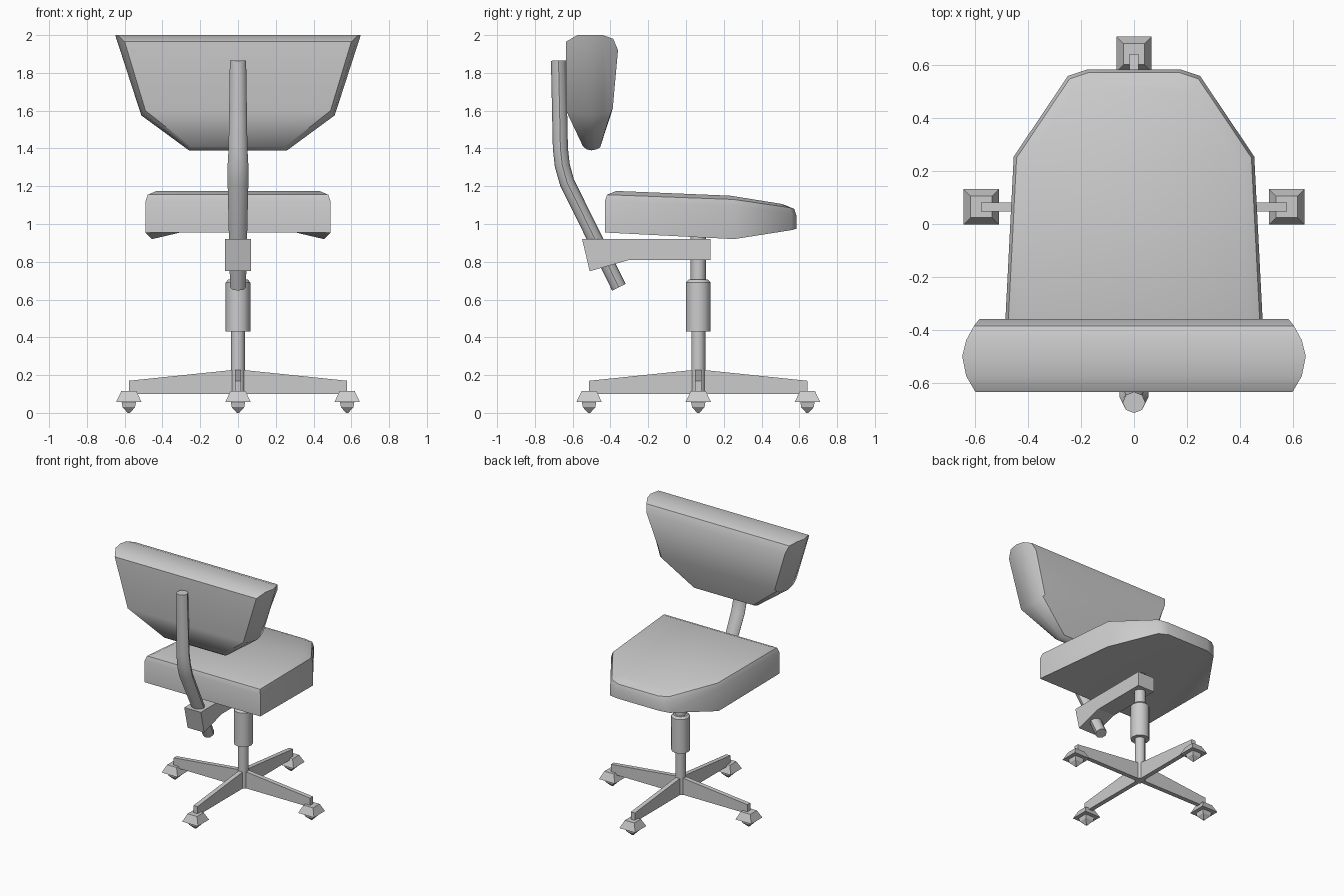
import bpy
from math import cos, sin, pi, radians
from mathutils import Vector

if "Cube" in bpy.data.objects:
    bpy.data.objects.remove(bpy.data.objects["Cube"])

CY = 0.065  # y of the column axis


def make(name, verts, faces, smooth=None):
    me = bpy.data.meshes.new(name)
    me.from_pydata(verts, [], faces)
    ob = bpy.data.objects.new(name, me)
    bpy.context.collection.objects.link(ob)
    bpy.ops.object.select_all(action='DESELECT')
    ob.select_set(True)
    bpy.context.view_layer.objects.active = ob
    bpy.ops.object.mode_set(mode='EDIT')
    bpy.ops.mesh.select_all(action='SELECT')
    bpy.ops.mesh.normals_make_consistent(inside=False)
    bpy.ops.object.mode_set(mode='OBJECT')
    if smooth:
        bpy.ops.object.shade_smooth_by_angle(angle=radians(smooth))
    return ob


def loft(name, rings, caps=None, smooth=None):
    """Skin equal-length rings; caps = face splits (ring indices) for first and last ring."""
    n, last = len(rings[0]), len(rings) - 1
    verts = [p for r in rings for p in r]
    faces = [(k * n + i, k * n + (i + 1) % n, (k + 1) * n + (i + 1) % n, (k + 1) * n + i)
             for k in range(last) for i in range(n)]
    first, end = caps or ([range(n)], [range(n)])
    faces += [tuple(f) for f in first] + [tuple(last * n + i for i in f) for f in end]
    return make(name, verts, faces, smooth)


def mirrored(half):
    return list(half) + [(-x, y, z) for x, y, z in reversed(half)]


def lathe(name, profile, sides=12):
    rings = [[(r * cos(2 * pi * i / sides), CY + r * sin(2 * pi * i / sides), z)
              for i in range(sides)] for r, z in profile]
    return loft(name, rings, smooth=40)


def slab(name, profile, w):
    """Extrude a (y, z) profile across x."""
    return loft(name, [[(s * w, y, z) for y, z in profile] for s in (-1, 1)])


# backrest cushion: half outlines from outer face to seat side
back = [
    [(.60, -.635, 1.965), (.49, -.635, 1.60), (.25, -.545, 1.41)],
    [(.635, -.575, 2.0), (.505, -.58, 1.585), (.258, -.525, 1.395)],
    [(.65, -.50, 2.0), (.512, -.50, 1.575), (.26, -.50, 1.39)],
    [(.635, -.44, 2.0), (.505, -.44, 1.585), (.258, -.475, 1.395)],
    [(.605, -.385, 1.98), (.495, -.395, 1.60), (.25, -.455, 1.405)],
    [(.585, -.36, 1.92), (.48, -.388, 1.61), (.24, -.45, 1.42)],
]
quads = [(0, 1, 4, 5), (1, 2, 3, 4)]
loft("backrest", [mirrored(h) for h in back], (quads, quads), smooth=40)

# seat cushion: tapered outline, sloping top, rounded upper rim
outline = [(.49, -.43), (.455, .255), (.25, .56), (.175, .585)]
bottom_z = [.955, .92, .968, .975]
top_z = [1.175, 1.15, 1.107, 1.10]
rings = [mirrored([(x, y, z) for (x, y), z in zip(outline, bottom_z)])]
for inset, drop in ((0, .055), (.012, .02), (.06, 0)):
    f = 1 - inset / .5
    rings.append(mirrored([(x * f, .08 + (y - .08) * f, z - drop)
                           for (x, y), z in zip(outline, top_z)]))
under = [(0, 3, 4, 7), (0, 1, 2), (0, 2, 3), (7, 6, 5), (7, 5, 4)]
upper = [(0, 1, 6, 7), (1, 2, 5, 6), (2, 3, 4, 5)]
loft("seat", rings, (under, upper), smooth=40)

# bracket under the seat
slab("bracket", [(-.55, .92), (.13, .92), (.13, .81), (-.30, .81), (-.51, .75)], .07)

# bent tube carrying the backrest: (y, z, half width)
path = [(-.675, 1.865, .043), (-.665, 1.40, .05), (-.655, 1.31, .055),
        (-.63, 1.22, .055), (-.355, .665, .042)]
pts = [Vector((0, y, z)) for y, z, _ in path]
tube = []
for i, (p, (_, _, w)) in enumerate(zip(pts, path)):
    t = (pts[min(i + 1, len(pts) - 1)] - pts[max(i - 1, 0)]).normalized()
    side = Vector((1, 0, 0)).cross(t)
    tube.append([p + Vector((w * cos(a), 0, 0)) + side * .04 * sin(a)
                 for a in (2 * pi * k / 8 for k in range(8))])
loft("back_post", tube, smooth=50)

# gas lift column and sleeve
lathe("lower_column", [(.037, .10), (.037, .44)])
lathe("sleeve", [(.066, .43), (.066, .69), (.052, .705)])
lathe("upper_column", [(.04, .70), (.04, .945)])

# four legs with casters
for k in range(4):
    c, s = round(cos(k * pi / 2)), round(sin(k * pi / 2))

    def place(u, v, z):
        return (c * u - s * v, CY + s * u + c * v, z)

    leg = [(0, .10), (.578, .10), (.578, .17), (0, .23)]
    loft(f"leg_{k + 1}", [[place(u, w, z) for u, z in leg] for w in (-.017, .017)])
    levels = [(.04, .115), (.067, .058), (.038, .058), (.033, .03), (.006, 0)]
    loft(f"caster_{k + 1}", [[place(.578 + a * h, b * h, z)
         for a, b in ((-1, -1), (1, -1), (1, 1), (-1, 1))] for h, z in levels])
